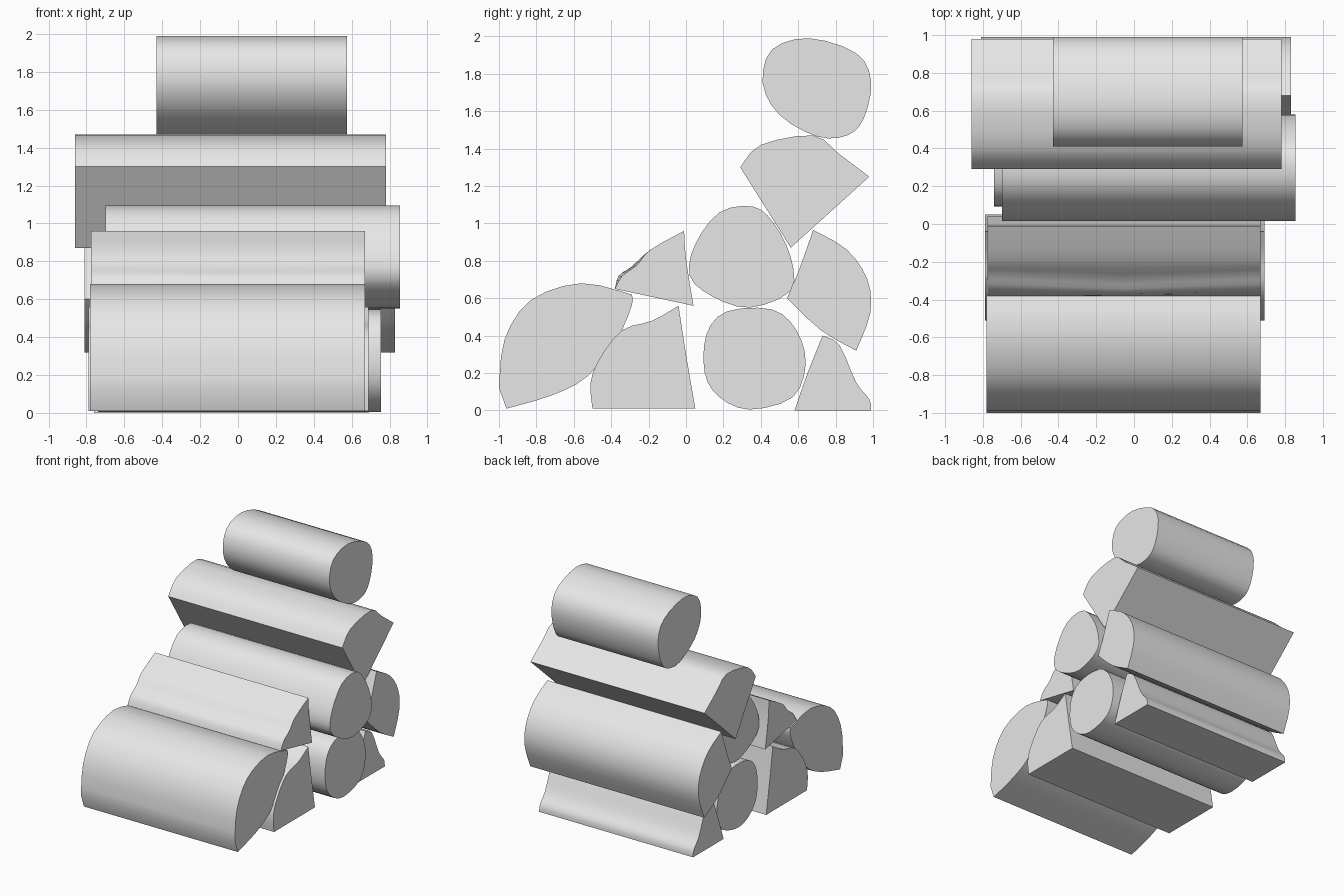
import bpy
import bmesh
from mathutils import Vector

default_cube = bpy.data.objects.get("Cube")
if default_cube:
    bpy.data.objects.remove(default_cube, do_unlink=True)

# One plain grey for every log
grey = bpy.data.materials.new("plain grey")
grey.use_nodes = True
grey_colour = (0.8, 0.8, 0.8, 1)
grey.diffuse_color = grey_colour
shader = next(n for n in grey.node_tree.nodes if n.type == "BSDF_PRINCIPLED")
shader.inputs["Base Color"].default_value = grey_colour


def rounded_outline(points, corners, steps=3):
    """Closed curve through the points, kept sharp at the listed corners."""
    points = [Vector(p) for p in points]
    count = len(points)
    outline = []
    for i in range(count):
        j = (i + 1) % count
        start, end = points[i], points[j]
        before = start if i in corners else points[i - 1]
        after = end if j in corners else points[(j + 1) % count]
        start_pull = (end - before) / 2
        end_pull = (after - start) / 2
        # A straight face joins two neighbouring corners
        if i in corners and j in corners:
            outline.append(start)
            continue
        for step in range(steps):
            t = step / steps
            blend = t * t * (3 - 2 * t)
            outline.append(start * (1 - blend) + end * blend
                           + start_pull * (t * (1 - t) ** 2)
                           - end_pull * (t * t * (1 - t)))
    return outline


def make_log(name, left, right, points, corners=(), bend=None):
    """Extrude a (y, z) outline along x; bend shifts points at mid length."""
    middle_points = [Vector(p) for p in points]
    for index, shift in (bend or {}).items():
        middle_points[index] += Vector(shift)
    sections = [(left, points), (right, points)]
    if bend:
        sections.insert(1, ((left + right) / 2, middle_points))

    bm = bmesh.new()
    rings = []
    for x, section in sections:
        outline = rounded_outline(section, corners)
        rings.append([bm.verts.new((x, p.x, p.y)) for p in outline])
    for ring, following in zip(rings, rings[1:]):
        for k in range(len(ring)):
            bm.faces.new((ring[k - 1], ring[k], following[k], following[k - 1]))
    bm.faces.new(rings[0])
    bm.faces.new(rings[-1])
    bmesh.ops.recalc_face_normals(bm, faces=bm.faces)

    mesh = bpy.data.meshes.new(name)
    bm.to_mesh(mesh)
    bm.free()
    mesh.materials.append(grey)
    log = bpy.data.objects.new(name, mesh)
    bpy.context.collection.objects.link(log)
    bpy.ops.object.select_all(action="DESELECT")
    log.select_set(True)
    bpy.context.view_layer.objects.active = log
    bpy.ops.object.shade_smooth_by_angle(angle=0.6)


# Bottom row, front to back
make_log("front_half_log", -0.78, 0.67,
         [(-1, .12), (-.96, .01), (-.72, .08), (-.53, .18), (-.37, .38),
          (-.29, .56), (-.29, .62), (-.56, .68), (-.83, .59), (-.97, .38)],
         corners=(0, 1, 6))
make_log("lower_front_wedge", -0.79, 0.69,
         [(-.5, .01), (-.51, .15), (-.46, .28), (-.34, .43), (-.18, .48),
          (-.04, .56), (0, .3), (.05, .01)],
         corners=(0, 5, 7))
make_log("lower_round_log", -0.74, 0.755,
         [(.1, .2), (.11, .41), (.22, .53), (.46, .54), (.59, .43),
          (.64, .25), (.57, .07), (.34, .005), (.18, .07)])
make_log("lower_back_wedge", -0.76, 0.69,
         [(.58, 0), (.65, .2), (.73, .4), (.82, .35), (.91, .15),
          (.98, .06), (.99, 0)],
         corners=(0, 2, 6))

# Middle row, front to back
make_log("upper_front_wedge", -0.775, 0.67,
         [(-.38, .65), (-.34, .72), (-.26, .78), (-.19, .86), (-.01, .96),
          (0, .81), (.04, .56)],
         corners=(0, 4, 6), bend={1: (-.02, 0), 2: (-.03, -.01)})
make_log("upper_round_log", -0.7, 0.855,
         [(.02, .72), (.05, .89), (.18, 1.06), (.36, 1.09), (.47, 1),
          (.56, .82), (.56, .64), (.34, .55), (.14, .61)])
make_log("upper_back_quarter_log", -0.81, 0.83,
         [(.54, .6), (.6, .74), (.68, .965), (.86, .86), (.97, .7),
          (.985, .52), (.91, .32), (.72, .43)],
         corners=(0, 2, 6))

# Top of the stack
make_log("high_quarter_log", -0.86, 0.78,
         [(.29, 1.3), (.4, 1.42), (.68, 1.47), (.82, 1.37), (.98, 1.25),
          (.77, 1.06), (.56, .87)],
         corners=(0, 4, 6))
make_log("top_round_log", -0.43, 0.575,
         [(.41, 1.75), (.46, 1.93), (.66, 1.99), (.91, 1.91), (.99, 1.76),
          (.95, 1.56), (.86, 1.47), (.7, 1.465), (.5, 1.58)])
